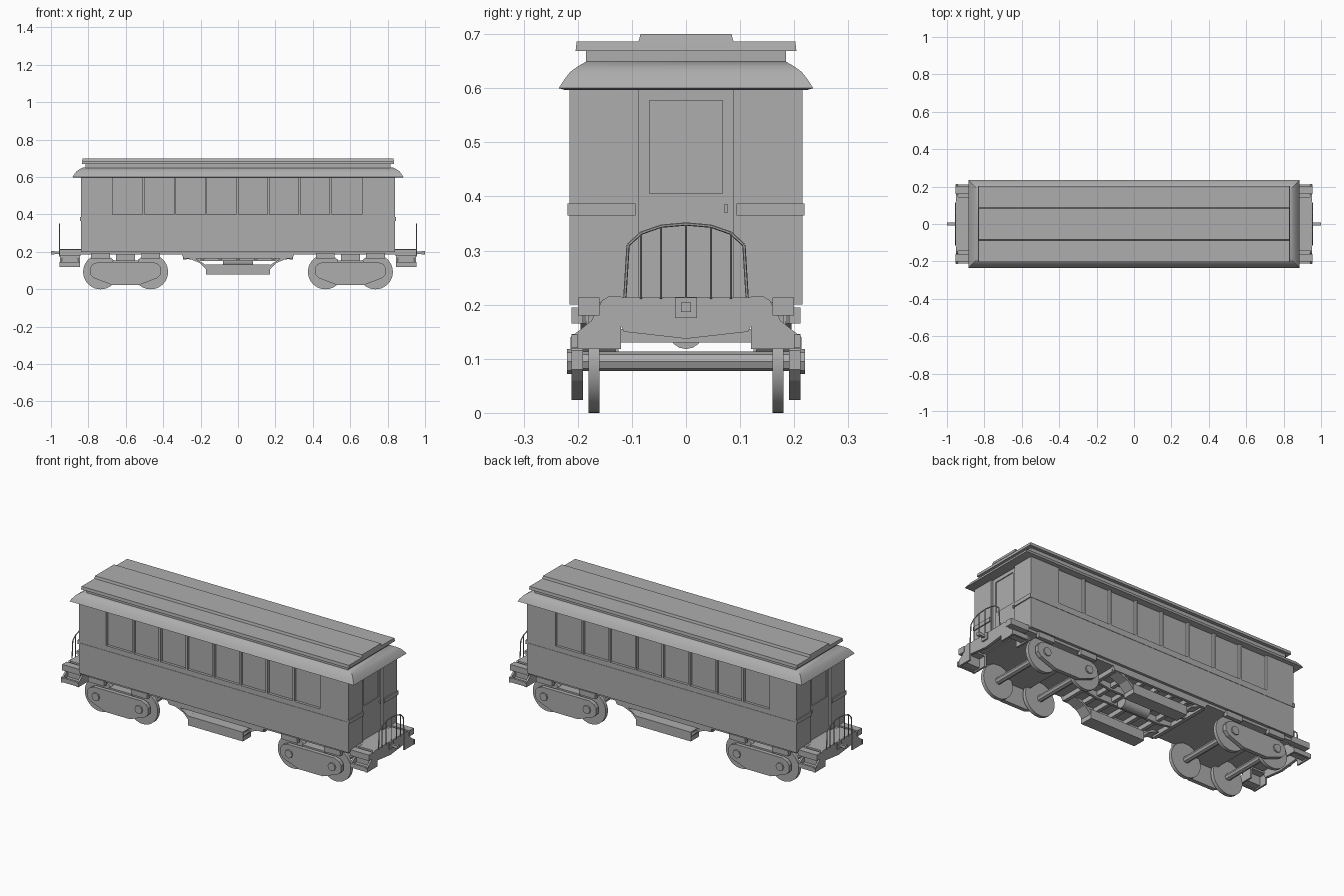
import bpy, bmesh, math
from mathutils import Matrix, Vector

old = bpy.data.objects.get("Cube")
if old:
    bpy.data.objects.remove(old, do_unlink=True)

grey = bpy.data.materials.new("plain_grey")
grey.use_nodes = True
GREY = (0.42, 0.42, 0.42, 1)
grey.diffuse_color = GREY
grey.node_tree.nodes["Principled BSDF"].inputs["Base Color"].default_value = GREY


def finish(name, bm, smooth=False):
    bmesh.ops.recalc_face_normals(bm, faces=bm.faces)
    me = bpy.data.meshes.new(name)
    bm.to_mesh(me)
    bm.free()
    me.materials.append(grey)
    ob = bpy.data.objects.new(name, me)
    bpy.context.collection.objects.link(ob)
    if smooth:
        me.polygons.foreach_set("use_smooth", [True] * len(me.polygons))
        me.set_sharp_from_angle(angle=math.radians(35))
    return ob


def box(name, x, y, z):
    """Box from three (low, high) ranges."""
    bm = bmesh.new()
    bmesh.ops.create_cube(bm, size=1)
    for v in bm.verts:
        v.co = [(a + b) / 2 + c * (b - a) for (a, b), c in zip((x, y, z), v.co)]
    return finish(name, bm)


def side(s, a, b):
    """Range mirrored to the side s (+1 or -1)."""
    return tuple(sorted((s * a, s * b)))


def extrude(name, pts, a, b, axis):
    """Extrude a (u, z) outline along x or y between a and b."""
    bm = bmesh.new()
    put = (lambda u, z, t: (t, u, z)) if axis == "x" else (lambda u, z, t: (u, t, z))
    f = bm.faces.new([bm.verts.new(put(u, z, a)) for u, z in pts])
    r = bmesh.ops.extrude_face_region(bm, geom=[f])
    shift = Vector(put(0, 0, b - a))
    bmesh.ops.translate(bm, vec=shift, verts=[e for e in r["geom"] if isinstance(e, bmesh.types.BMVert)])
    return finish(name, bm)


def rod(name, p, q, r, n=8):
    p, q = Vector(p), Vector(q)
    m = Matrix.Translation((p + q) / 2) @ (q - p).to_track_quat("Z", "Y").to_matrix().to_4x4()
    bm = bmesh.new()
    bmesh.ops.create_cone(bm, cap_ends=True, segments=n, radius1=r, radius2=r, depth=(q - p).length, matrix=m)
    return finish(name, bm, n > 8)


def loft(name, rings, smooth=False):
    """Stack rectangular rings (half x, half y, z)."""
    bm = bmesh.new()
    loops = [[bm.verts.new((sx * x, sy * y, z)) for sx, sy in ((-1, -1), (1, -1), (1, 1), (-1, 1))]
             for x, y, z in rings]
    for lo, hi in zip(loops, loops[1:]):
        for i in range(4):
            j = (i + 1) % 4
            bm.faces.new((lo[i], lo[j], hi[j], hi[i]))
    bm.faces.new(loops[0])
    bm.faces.new(loops[-1])
    return finish(name, bm, smooth)


# Car body: recessed core, lower walls, posts between windows
box("body_core", (-.825, .825), (-.2, .2), (.2, .605))
WIN_LEFT, PITCH, COUNT = -.67, .1665, 8
WIN_RIGHT = WIN_LEFT + PITCH * COUNT
for s in (-1, 1):
    y = side(s, .195, .215)
    box("lower_side_wall", (-.84, .84), y, (.2, .4))
    box("side_wall_rear_part", (-.84, WIN_LEFT), y, (.4, .6))
    box("side_wall_front_part", (WIN_RIGHT, .84), y, (.4, .6))
    for i in range(1, COUNT):
        x = WIN_LEFT + i * PITCH
        box("window_post", (x - .006, x + .006), y, (.4, .6))
    box("belt_line", (-.842, .842), side(s, .21, .217), (.366, .372))

# Body ends with recessed doors
for e in (-1, 1):
    for s in (-1, 1):
        box("end_wall", side(e, .815, .84), side(s, .088, .212), (.2, .6))
        box("end_belt", side(e, .835, .846), side(s, .093, .219), (.365, .387))
        box("door_stile", side(e, .82, .83), side(s, .067, .088), (.2, .6))
    box("door_lower_panel", side(e, .82, .83), (-.067, .067), (.2, .405))
    box("door_top_rail", side(e, .82, .83), (-.067, .067), (.577, .6))
    box("door_handle", side(e, .83, .837), (.07, .078), (.37, .385))

# Roof: flared eaves, clerestory and raised centre
loft("roof_eaves", [(.875, .225, .597), (.885, .235, .6), (.877, .227, .613), (.864, .214, .63),
                    (.85, .2, .64), (.83, .183, .65)], True)
box("clerestory", (-.815, .815), (-.185, .185), (.645, .672))
loft("clerestory_lid", [(.835, .204, .669), (.832, .202, .686)])
loft("roof_centre_panel", [(.834, .088, .685), (.831, .084, .7)])

# Underframe
box("floor_frame", (-.85, .85), (-.195, .195), (.185, .205))
for s in (-1, 1):
    extrude("centre_sill", [(-.84, .19), (-.3, .19), (-.29, .165), (-.2, .15), (.2, .15),
                            (.29, .165), (.3, .19), (.84, .19)], s * .045, s * .06, "y")
    extrude("side_sill", [(-.7, .2), (-.7, .185), (-.3, .185), (-.29, .165), (.29, .165),
                          (.3, .185), (.7, .185), (.7, .2)], s * .185, s * .2, "y")
    box("tool_box", (-.17, .17), side(s, .125, .2), (.08, .132))
    for e in (-1, 1):
        extrude("tool_box_hanger", [(e * .27, .167), (e * .23, .167), (e * .165, .1), (e * .165, .125)],
                s * .13, s * .195, "y")
for i in range(-3, 4):
    box("cross_beam", (i * .095 - .01, i * .095 + .01), (-.185, .185), (.16, .188))
rod("air_tank", (-.08, 0, .15), (.08, 0, .15), .032, 16)

# Trucks: wheels, axles and side frames
FRAME = [(-.19, .115), (-.175, .135), (-.145, .146), (-.07, .146), (.07, .146), (.145, .146),
         (.175, .135), (.19, .115), (.19, .08), (.17, .06), (.075, .024), (-.075, .024),
         (-.17, .06), (-.19, .08)]
for e in (-1, 1):
    cx = e * .601
    box("truck_bolster", (cx - .07, cx + .07), (-.19, .19), (.13, .155))
    box("truck_pivot", (cx - .05, cx + .05), (-.06, .06), (.15, .19))
    for s in (-1, 1):
        extrude("truck_side_frame", [(cx + u, z) for u, z in FRAME], s * .19, s * .212, "y")
        for d in (-1, 1):
            x = cx + d * .134
            rod("wheel", (x, s * .16, .093), (x, s * .18, .093), .093, 40)
            rod("axle_cap", (x, s * .19, .095), (x, s * .22, .095), .023, 8)
            box("frame_spring", (x - .05, x + .05), side(s, .19, .212), (.165, .195))
    for d in (-1, 1):
        x = cx + d * .134
        rod("axle", (x, -.2, .095), (x, .2, .095), .018, 8)

# End platforms with steps, beam, coupler and railing
CHEEK = [(.12, .215), (.143, .215), (.155, .208), (.175, .17), (.213, .14), (.213, .118), (.12, .118)]
for e in (-1, 1):
    box("platform", side(e, .83, .95), (-.145, .145), (.19, .214))
    extrude("end_beam", [(-.145, .213), (.145, .213), (.115, .15), (0, .137), (-.115, .15)],
            e * .935, e * .95, "x")
    for s in (-1, 1):
        for x in (.845, .942):
            extrude("step_cheek", [(s * y, z) for y, z in CHEEK], e * x, e * (x + .01), "x")
        for y, z in ((.12, .175), (.165, .125)):
            box("step_tread", side(e, .845, .95), side(s, y, y + .045), (z, z + .01))
        box("step_riser", side(e, .85, .945), side(s, .16, .167), (.125, .18))
        box("step_corner", side(e, .84, .955), side(s, .16, .2), (.18, .213))
        box("step_edge", side(e, .845, .955), side(s, .2, .212), (.12, .145))
    box("coupler_plate", side(e, .945, .958), (-.02, .02), (.175, .213))
    box("coupler_shank", side(e, .95, .985), (-.007, .007), (.188, .202))
    box("coupler_head", side(e, .98, 1), (-.009, .009), (.186, .204))
    # Arched railing
    arch = [(-.113, .213), (-.107, .31), (-.083, .332), (-.046, .345), (0, .349),
            (.046, .345), (.083, .332), (.107, .31), (.113, .213)]
    for (y0, z0), (y1, z1) in zip(arch, arch[1:]):
        rod("railing_arch", (e * .954, y0, z0), (e * .954, y1, z1), .003, 6)
    for y, z in arch[2:-2]:
        rod("railing_bar", (e * .954, y, .21), (e * .954, y, z), .002, 6)
